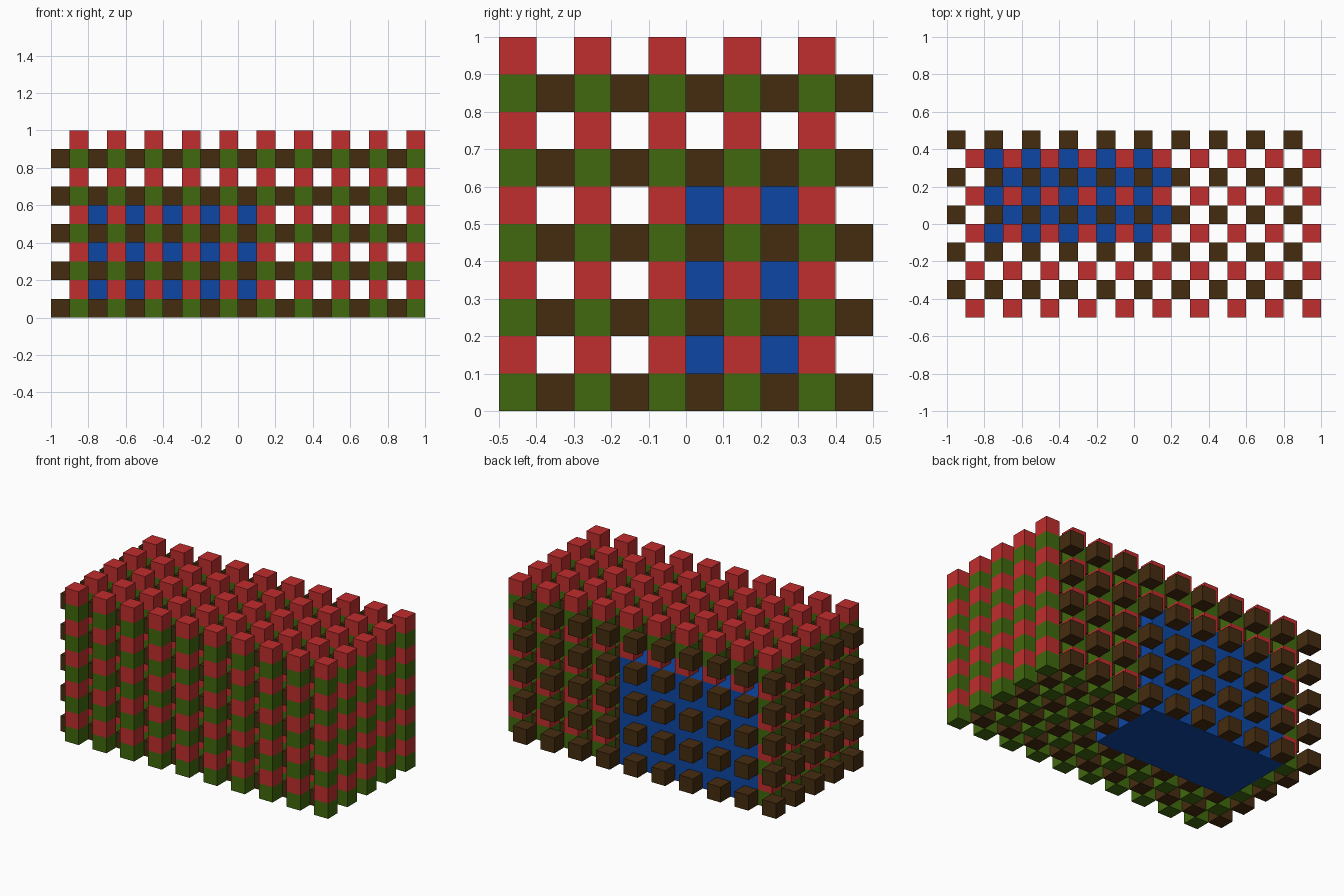
import bpy
import bmesh
from mathutils import Matrix, Vector

cube = bpy.data.objects.get("Cube")
if cube:
    bpy.data.objects.remove(cube, do_unlink=True)

CELL = 0.1
SIZE = (20, 10, 10)                       # lattice cells along x, y, z
BLOCK_MIN, BLOCK_MAX = (2, 4, 0), (12, 9, 7)  # solid block, in cells


def material(name, rgb):
    m = bpy.data.materials.new(name)
    m.use_nodes = True
    m.diffuse_color = (*rgb, 1)
    m.node_tree.nodes["Principled BSDF"].inputs["Base Color"].default_value = (*rgb, 1)
    return m


def to_world(cell):
    return Vector(((cell[0] - SIZE[0] / 2) * CELL,
                   (cell[1] - SIZE[1] / 2) * CELL,
                   cell[2] * CELL))


def part_at(i, j, k):
    """Name of the part that fills a lattice cell, or None."""
    if not all(0 <= c < s for c, s in zip((i, j, k), SIZE)):
        return None
    if all(a <= c < b for c, a, b in zip((i, j, k), BLOCK_MIN, BLOCK_MAX)):
        return "solid_block"
    if i % 2 == 1 and j % 2 == 0:         # standing columns, alternating colours
        return "green_column_cubes" if k % 2 == 0 else "red_column_cubes"
    if i % 2 == 0 and j % 2 == 1 and k % 2 == 0:
        return "brown_floating_cubes"
    return None


def finish(name, bm, mat):
    mesh = bpy.data.meshes.new(name)
    bm.to_mesh(mesh)
    bm.free()
    mesh.materials.append(mat)
    bpy.context.collection.objects.link(bpy.data.objects.new(name, mesh))


def build_cubes(name, mat):
    bm = bmesh.new()
    hidden = []
    for i in range(SIZE[0]):
        for j in range(SIZE[1]):
            for k in range(SIZE[2]):
                if part_at(i, j, k) != name:
                    continue
                centre = to_world((i + 0.5, j + 0.5, k + 0.5))
                made = bmesh.ops.create_cube(bm, size=CELL, matrix=Matrix.Translation(centre))
                # Faces pressed against a neighbouring cell are dropped
                for f in {f for v in made["verts"] for f in v.link_faces}:
                    d = (f.calc_center_median() - centre) / (CELL / 2)
                    if part_at(i + round(d.x), j + round(d.y), k + round(d.z)):
                        hidden.append(f)
    bmesh.ops.delete(bm, geom=hidden, context='FACES')
    finish(name, bm, mat)


# Cube lattice
build_cubes("red_column_cubes", material("red", (0.527, 0.026, 0.026)))
build_cubes("green_column_cubes", material("green", (0.051, 0.138, 0.004)))
build_cubes("brown_floating_cubes", material("brown", (0.060, 0.025, 0.005)))

# Solid block set into the lattice
low, high = to_world(BLOCK_MIN), to_world(BLOCK_MAX)
bm = bmesh.new()
bmesh.ops.create_cube(bm, size=1, matrix=Matrix.Translation((low + high) / 2)
                      @ Matrix.Diagonal((*(high - low), 1)))
finish("solid_block", bm, material("blue", (0.004, 0.061, 0.366)))
